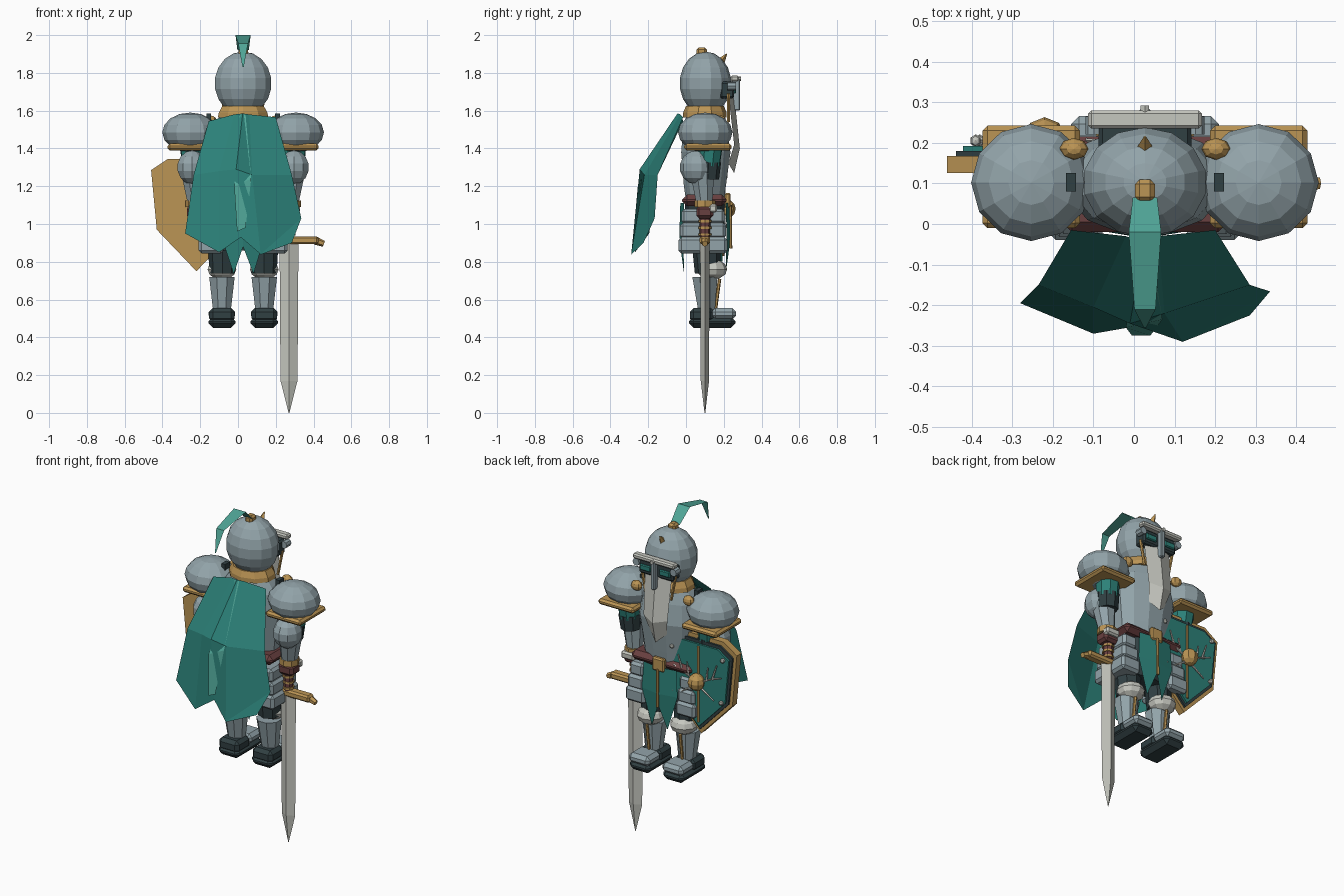
import bpy, bmesh, math
from mathutils import Vector, Matrix

if "Cube" in bpy.data.objects:
    bpy.data.objects.remove(bpy.data.objects["Cube"])

def mat(name, c):
    m = bpy.data.materials.new(name)
    m.diffuse_color = (*c, 1)
    m.use_nodes = True
    m.node_tree.nodes["Principled BSDF"].inputs["Base Color"].default_value = m.diffuse_color
    return m

STEEL = mat("steel", (0.29, 0.37, 0.40))
GOLD = mat("gold", (0.50, 0.30, 0.09))
TEAL = mat("teal_cloth", (0.025, 0.22, 0.19))
PLUME = mat("plume_green", (0.08, 0.38, 0.31))
DARK = mat("dark_leather", (0.03, 0.05, 0.055))
RED = mat("red_leather", (0.14, 0.05, 0.05))
PALE = mat("pale_steel", (0.56, 0.57, 0.52))
CX, CY = 0.027, 0.10   # body axis

def finish(name, bm, m, recalc=True):
    if recalc:
        bmesh.ops.recalc_face_normals(bm, faces=bm.faces[:])
    me = bpy.data.meshes.new(name)
    bm.to_mesh(me)
    bm.free()
    ob = bpy.data.objects.new(name, me)
    bpy.context.collection.objects.link(ob)
    me.materials.append(m)
    return ob

def box(name, lo, hi, m, bevel=0.0):
    bm = bmesh.new()
    lo, hi = Vector(lo), Vector(hi)
    bmesh.ops.create_cube(bm, size=1, matrix=Matrix.Translation((lo + hi) / 2) @ Matrix.Diagonal((*(hi - lo), 1)))
    if bevel:
        bmesh.ops.bevel(bm, geom=bm.edges[:], offset=bevel, segments=1, affect='EDGES')
    return finish(name, bm, m)

def ball(name, c, r, m, seg=12, rings=8):
    bm = bmesh.new()
    bmesh.ops.create_uvsphere(bm, u_segments=seg, v_segments=rings, radius=1,
                              matrix=Matrix.Translation(c) @ Matrix.Diagonal((*r, 1)))
    return finish(name, bm, m)

def rod(name, a, b, r1, m, r2=None, sides=6):
    a, b = Vector(a), Vector(b)
    d = b - a
    bm = bmesh.new()
    bmesh.ops.create_cone(bm, cap_ends=True, segments=sides, radius1=r1, radius2=r1 if r2 is None else r2,
                          depth=d.length, matrix=Matrix.Translation((a + b) / 2) @ d.to_track_quat('Z', 'Y').to_matrix().to_4x4())
    return finish(name, bm, m)

def loft(name, rings, m, n=12):
    # rings: (cx, cy, z, rx, ry) stacked upward
    bm = bmesh.new()
    rows = [[bm.verts.new((x + rx * math.cos(2 * math.pi * (i + .5) / n), y + ry * math.sin(2 * math.pi * (i + .5) / n), z))
             for i in range(n)] for x, y, z, rx, ry in rings]
    for p, q in zip(rows, rows[1:]):
        for i in range(n):
            bm.faces.new((p[i], p[(i + 1) % n], q[(i + 1) % n], q[i]))
    bm.faces.new(rows[0])
    bm.faces.new(rows[-1])
    return finish(name, bm, m)

def grid(name, rows, m):
    bm = bmesh.new()
    vs = [[bm.verts.new(p) for p in r] for r in rows]
    for p, q in zip(vs, vs[1:]):
        for i in range(len(p) - 1):
            bm.faces.new((p[i], p[i + 1], q[i + 1], q[i]))
    return finish(name, bm, m)

def plate(name, pts, y0, y1, m):
    # xz outline extruded along y
    bm = bmesh.new()
    f = bm.faces.new([bm.verts.new((x, y0, z)) for x, z in pts])
    ext = bmesh.ops.extrude_face_region(bm, geom=[f])
    bmesh.ops.translate(bm, vec=(0, y1 - y0, 0), verts=[v for v in ext["geom"] if isinstance(v, bmesh.types.BMVert)])
    return finish(name, bm, m)

# helmet, collar, crest and plume
ball("helmet", (CX, CY + .003, 1.745), (.155, .137, .168), STEEL, 14, 9)
loft("collar", [(CX, CY, 1.565, .14, .115), (CX, CY, 1.59, .135, .115), (CX, CY, 1.625, .115, .10)], GOLD, 10)
box("crest_base", (CX - .025, .055, 1.885), (CX + .025, .11, 1.935), GOLD, .012)
rod("brow_spike", (CX, .185, 1.86), (CX, .215, 1.90), .022, GOLD, .003, 4)
grid("plume", [[(CX - w, y, z), (CX + w, y, z)] for y, z, w in
               [(.065, 1.92, .03), (-.02, 2.0, .04), (-.21, 1.955, .026), (-.255, 1.83, .003)]], PLUME)

# visor
box("visor_brow", (CX - .14, .235, 1.755), (CX + .14, .28, 1.785), PALE, .008)
rod("brow_stud", (CX, .27, 1.77), (CX, .292, 1.77), .012, PALE)
box("visor_slot", (CX - .115, .18, 1.665), (CX + .115, .255, 1.755), DARK, .01)
box("nose_guard", (CX - .014, .24, 1.60), (CX + .014, .285, 1.77), STEEL, .005)
for s in (-1, 1):
    box("visor_eye", (CX + s * .065 - .036, .25, 1.69), (CX + s * .065 + .036, .265, 1.725), TEAL, .005)
    rod("visor_trim", (CX + s * .115, .225, 1.69), (CX + s * .085, .225, 1.54), .009, GOLD)
    rod("visor_hinge", (CX + s * .125, .22, 1.73), (CX + s * .125, .265, 1.73), .022, STEEL, sides=8)
# pointed face plate
grid("face_plate", [[(CX - w, y - .03, z), (CX, y, z - d), (CX + w, y - .03, z)] for w, y, z, d in
                    [(.09, .255, 1.68, 0), (.08, .285, 1.42, .02), (.055, .255, 1.32, .05)]], PALE)

# torso and belt
loft("breastplate", [(CX, CY, 1.10, .165, .10), (CX, CY, 1.2, .175, .115), (CX, CY + .005, 1.38, .2, .135),
                     (CX, CY, 1.5, .18, .12), (CX, CY, 1.58, .12, .10)], STEEL)
loft("hips", [(CX, CY, .86, .17, .10), (CX, CY, 1.12, .17, .105)], DARK, 10)
box("belt", (CX - .205, -.02, 1.095), (CX + .205, .215, 1.155), RED, .025)
box("buckle", (CX - .04, .205, 1.085), (CX + .04, .235, 1.165), GOLD, .008)

# front and rear tabard with forked hems
for nm, y, k in (("front_tabard", .22, 1), ("rear_tabard", -.02, -1)):
    grid(nm, [[(CX + x, y + k * dy, z) for x, z, dy in r] for r in
              [[(-.11, 1.11, -.01), (0, 1.11, .01), (.11, 1.11, -.01)],
               [(-.12, .95, -.005), (0, .95, .015), (.12, .95, -.005)],
               [(-.05, .735, -.01), (0, .88, .01), (.055, .735, -.01)]]], TEAL)
rod("tabard_trim", (CX, .235, 1.1), (CX, .237, .87), .008, GOLD)

for s in (-1, 1):
    X = lambda d: CX + s * d
    def sbox(name, x0, x1, y0, y1, z0, z1, m, b=0.0):
        a, c = sorted((X(x0), X(x1)))
        box(name, (a, y0, z0), (c, y1, z1), m, b)
    # hip plates, three overlapping bands
    for i in range(3):
        sbox("hip_plate", .12 - .008 * i, .215 + .01 * i, -.025 - .007 * i, .205 + .007 * i, 1.0 - .078 * i, 1.08 - .075 * i, STEEL, .015)
    # shoulders
    ball("pauldron", (X(.28), CY + .002, 1.485), (.148, .144, .105), STEEL)
    sbox("pauldron_rim", .16, .40, -.01, .242, 1.39, 1.425, GOLD, .012)
    ball("cape_clasp", (X(.175), .185, 1.545), (.036, .027, .03), GOLD, 8, 6)
    sbox("shoulder_strap", .17, .195, .08, .125, 1.5, 1.585, DARK)
    # arms
    rod("upper_sleeve", (X(.27), .13, 1.42), (X(.265), .12, 1.31), .068, TEAL, .062, 8)
    rod("lower_sleeve", (X(.265), .12, 1.33), (X(.26), .115, 1.24), .066, DARK, .06, 8)
    ball("elbow_guard", (X(.27), .055, 1.30), (.082, .088, .09), STEEL, 10, 7)
    loft("forearm", [(X(.25), .098, 1.1, .045, .045), (X(.265), .085, 1.27, .068, .068)], STEEL, 8)
    rod("cuff", (X(.25), .1, 1.09), (X(.25), .1, 1.125), .056, GOLD, sides=8)
    box("glove", (X(.247) - .05, .055, 1.03), (X(.247) + .05, .145, 1.095), RED, .015)
    box("knuckle_plate", (X(.255) - .045, .12, 1.06), (X(.255) + .045, .165, 1.105), PALE, .01)
    # legs
    rod("thigh", (X(.11), .105, .95), (X(.11), .115, .74), .08, DARK, .068, 8)
    ball("knee_guard", (X(.112), .138, .76), (.08, .08, .055), PALE, 10, 6)
    loft("greave", [(X(.112), .11, .52, .048, .045), (X(.112), .1, .72, .073, .072)], STEEL, 8)
    rod("greave_trim", (X(.112), .155, .54), (X(.112), .178, .71), .009, GOLD)
    sbox("boot_sole", .04, .184, .015, .262, .45, .51, DARK, .025)
    sbox("boot_heel", .045, .18, .02, .15, .48, .555, DARK, .02)
    sbox("toe_cap", .042, .182, .135, .266, .495, .555, STEEL, .02)

# cape
grid("cape", [
    [(-.155, -.015, 1.545), (-.02, -.03, 1.58), (.025, -.045, 1.585), (.06, -.03, 1.58), (.2, -.015, 1.565)],
    [(-.235, -.15, 1.26), (-.10, -.205, 1.28), (-.01, -.245, 1.29), (.075, -.22, 1.26), (.285, -.15, 1.26)],
    [(-.28, -.195, .95), (-.10, -.27, .85), (.015, -.25, .93), (.12, -.29, .84), (.335, -.166, 1.03)]], TEAL)
grid("cape_hem", [[(.335, -.166, 1.03), (.285, -.225, .9)], [(.12, -.29, .84), (.12, -.29, .838)]], TEAL)
grid("cape_fold", [[(.01, -.045, 1.58), (.04, -.045, 1.58)], [(-.02, -.255, 1.2), (.07, -.235, 1.24)],
                   [(-.005, -.275, .96), (.04, -.275, .98)]], PLUME)

# sword
SX, SY = .27, .10
bm = bmesh.new()
prev = None
for z, w, t in ((.9, .05, .025), (.17, .045, .022), (.0, .002, .002)):
    ring = [bm.verts.new((SX + x, SY + y, z)) for x, y in ((-w, 0), (0, -t), (w, 0), (0, t))]
    if prev:
        for i in range(4):
            bm.faces.new((prev[i], prev[(i + 1) % 4], ring[(i + 1) % 4], ring[i]))
    prev = ring
finish("sword_blade", bm, PALE)
box("sword_guard", (SX - .155, SY - .028, .893), (SX + .155, SY + .028, .935), GOLD, .01)
for s in (-1, 1):
    rod("guard_tip", (SX + s * .14, SY, .912), (SX + s * .185, SY, .895), .022, GOLD, .016)
rod("sword_grip", (SX, SY, .93), (SX, SY, 1.1), .027, RED, .032, 8)
for z in (.945, .98, 1.015):
    rod("grip_ring", (SX, SY, z - .006), (SX, SY, z + .006), .034, GOLD, sides=8)

# shield: layered plates, boss, branching emblem and rivets
SHX = -.22
half = [(.15, 1.345), (.24, 1.285), (.21, .97), (.055, .79)]
def outline(k):
    pts = [(x, z) for x, z in half[:3]]
    full = pts + [(0, .75)] + [(-x, z) for x, z in reversed(pts)]
    return [(SHX + x * k, 1.07 + (z - 1.07) * k) for x, z in full]
plate("shield_rim", outline(1), .125, .168, GOLD)
plate("shield_band", outline(.91), .16, .18, DARK)
plate("shield_face", outline(.84), .17, .192, TEAL)
ball("shield_boss", (SHX, .215, 1.08), (.05, .048, .05), GOLD, 8, 6)
rod("shield_rib", (SHX, .195, 1.29), (SHX, .195, .83), .008, GOLD)
for s in (-1, 1):
    P = lambda x, z: (SHX + s * x, .205, z)
    for a, b in (((.02, 1.08), (.10, 1.12)), ((.10, 1.12), (.13, 1.21)), ((.06, 1.1), (.07, 1.18)),
                 ((.10, 1.12), (.16, 1.14)), ((.02, 1.05), (.11, .99))):
        rod("emblem_branch", P(*a), P(*b), .007, PALE, .004, 5)
    for x, z in ((.17, 1.25), (.16, .99)):
        ball("shield_rivet", P(x, z), (.014, .016, .014), PALE, 6, 4)
